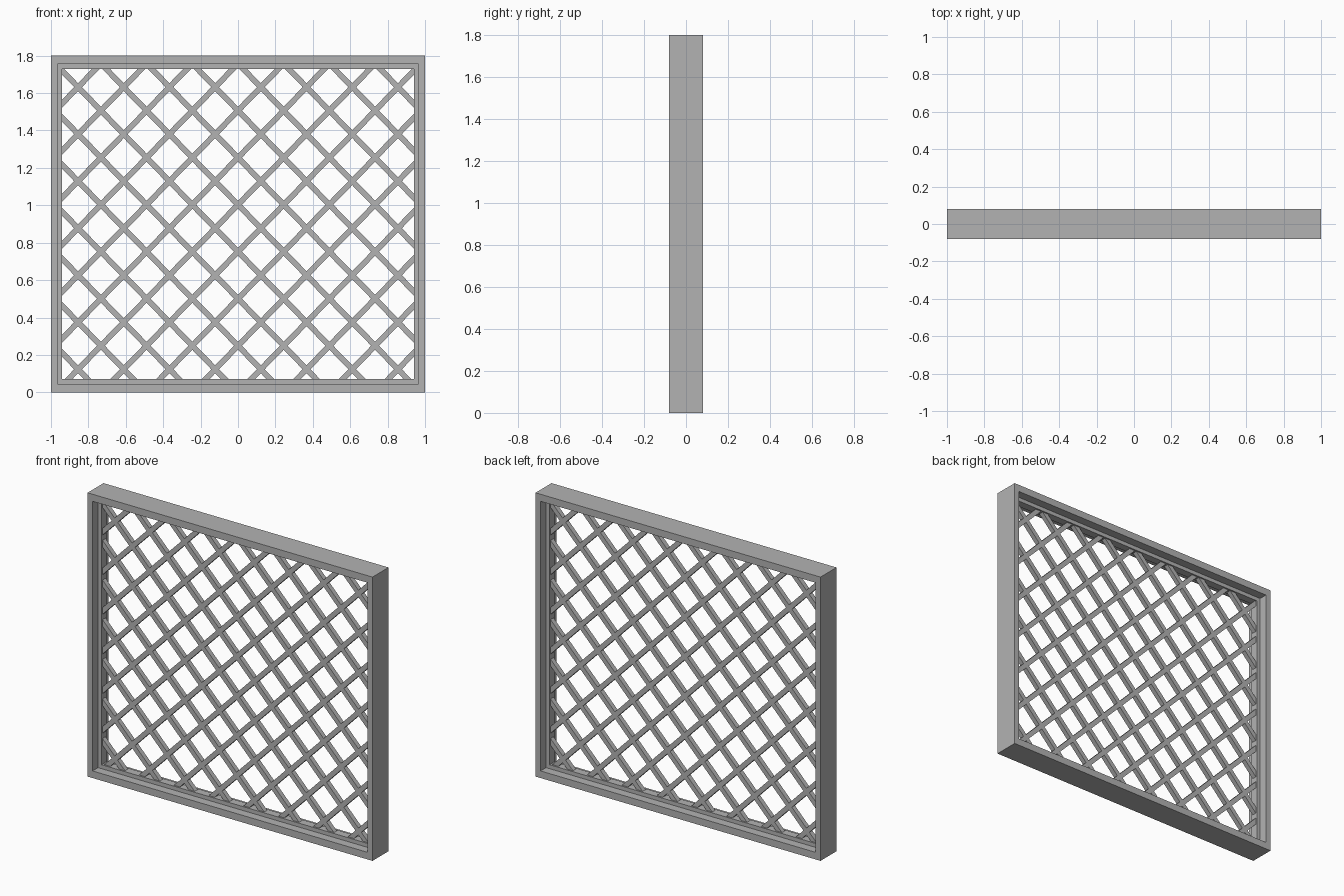
import bpy, bmesh
from mathutils import Vector, Matrix

if "Cube" in bpy.data.objects:
    bpy.data.objects.remove(bpy.data.objects["Cube"], do_unlink=True)

grey = bpy.data.materials.new("plain grey")
grey.use_nodes = True
colour = (0.45, 0.45, 0.45, 1)
grey.diffuse_color = colour
grey.node_tree.nodes["Principled BSDF"].inputs["Base Color"].default_value = colour

HEIGHT = 1.8
STEP = 0.2514           # height between neighbouring parallel bars
SLOPE = 1.029
BAR = 0.03


def finish(name, bm):
    bmesh.ops.recalc_face_normals(bm, faces=bm.faces)
    mesh = bpy.data.meshes.new(name)
    bm.to_mesh(mesh)
    bm.free()
    mesh.materials.append(grey)
    obj = bpy.data.objects.new(name, mesh)
    bpy.context.collection.objects.link(obj)
    return obj


# Stepped frame: one profile carried round the four corners.
# Each profile point is (side inset, top and bottom inset, y).
half = [(0, 0, -0.08), (0.035, 0.045, -0.08), (0.035, 0.045, -0.025), (0.06, 0.07, -0.025)]
profile = half + [(a, b, -y) for a, b, y in reversed(half)]
bm = bmesh.new()
rings = []
for sx, sz in ((-1, -1), (1, -1), (1, 1), (-1, 1)):
    rings.append([bm.verts.new((sx * (1 - a), y, HEIGHT / 2 + sz * (HEIGHT / 2 - b)))
                  for a, b, y in profile])
n = len(profile)
for i in range(4):
    here, after = rings[i], rings[(i + 1) % 4]
    for j in range(n):
        k = (j + 1) % n
        bm.faces.new((here[j], after[j], after[k], here[k]))
finish("window_frame", bm)


# Diagonal bars, trimmed just inside the frame's inner rim
def lattice(name, side):
    bm = bmesh.new()
    along = Vector((1, 0, side * SLOPE)).normalized()
    across = Vector((-along.z, 0, along.x))
    turn = Matrix((along, (0, 1, 0), across)).transposed().to_4x4()
    for k in range(-5, 11):
        place = Matrix.Translation((0, 0, 0.249 + STEP * k))
        size = Matrix.Diagonal((4, BAR, BAR, 1))
        bmesh.ops.create_cube(bm, size=1, matrix=place @ turn @ size)
    for point, normal in (((0.945, 0, 0), (1, 0, 0)), ((-0.945, 0, 0), (-1, 0, 0)),
                          ((0, 0, 1.735), (0, 0, 1)), ((0, 0, 0.065), (0, 0, -1))):
        cut = bmesh.ops.bisect_plane(bm, geom=bm.verts[:] + bm.edges[:] + bm.faces[:],
                                     plane_co=point, plane_no=normal, clear_outer=True)
        edges = [e for e in cut["geom_cut"] if isinstance(e, bmesh.types.BMEdge)]
        if edges:
            bmesh.ops.holes_fill(bm, edges=edges, sides=0)
    finish(name, bm)


lattice("rising_bars", 1)
lattice("falling_bars", -1)
